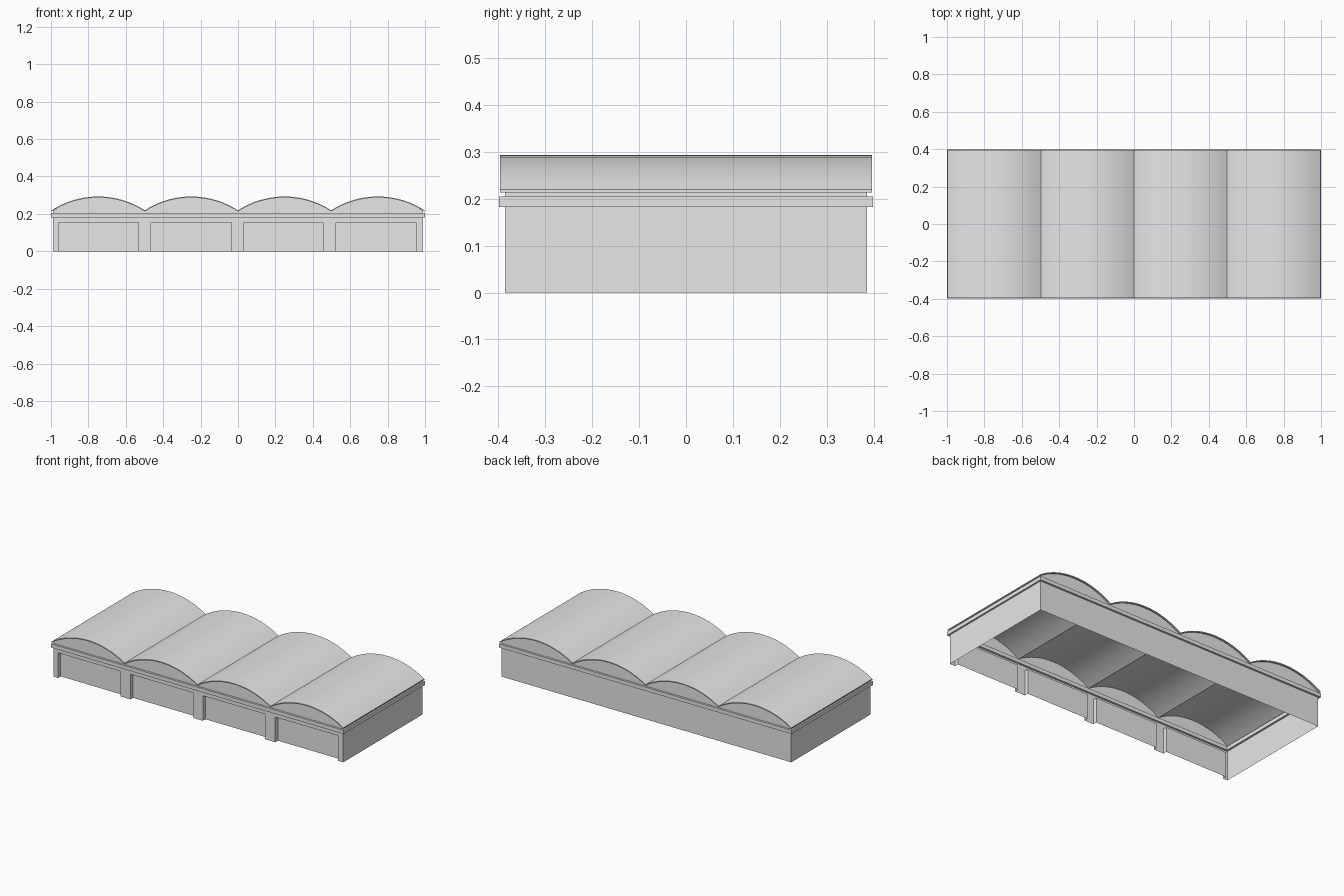
import bpy, bmesh, math

cube = bpy.data.objects.get("Cube")
if cube:
    bpy.data.objects.remove(cube)

grey = bpy.data.materials.new("light grey")
grey.use_nodes = True
grey.diffuse_color = (0.8, 0.8, 0.8, 1)
grey.node_tree.nodes["Principled BSDF"].inputs["Base Color"].default_value = (0.8, 0.8, 0.8, 1)

BAYS, STEPS = 4, 16
WALL_X, WALL_Y = 0.99, 0.386
ROOF_X, ROOF_Y = 0.997, 0.396
SPRING, RISE, SHEET = 0.219, 0.074, 0.006
DOOR_TOP, RECESS = 0.155, 0.025
DOORS = [(-0.96, -0.533), (-0.465, -0.035), (0.03, 0.455), (0.525, 0.953)]


def finish(name, bm):
    mesh = bpy.data.meshes.new(name)
    bm.to_mesh(mesh)
    bm.free()
    ob = bpy.data.objects.new(name, mesh)
    bpy.context.collection.objects.link(ob)
    mesh.materials.append(grey)
    return ob


def face(bm, points):
    return bm.faces.new([bm.verts.new(p) for p in points])


def vault_line(half_x, drop):
    """Row of shallow circular arcs from -half_x to half_x."""
    half = half_x / BAYS
    radius = (half ** 2 + RISE ** 2) / (2 * RISE)
    spread = math.asin(half / radius)
    points = []
    for bay in range(BAYS):
        middle = -half_x + half * (2 * bay + 1)
        for i in range(0 if bay == 0 else 1, STEPS + 1):
            a = spread * (2 * i / STEPS - 1)
            z = SPRING + RISE - radius * (1 - math.cos(a)) - drop
            points.append((middle + radius * math.sin(a), z))
    return points


# Vaulted roof sheet
bm = bmesh.new()
outline = vault_line(ROOF_X, 0) + vault_line(ROOF_X, SHEET)[::-1]
cap = face(bm, [(x, -ROOF_Y, z) for x, z in outline])
moved = bmesh.ops.extrude_face_region(bm, geom=[cap], use_keep_orig=True)["geom"]
bmesh.ops.translate(bm, verts=[g for g in moved if isinstance(g, bmesh.types.BMVert)],
                    vec=(0, 2 * ROOF_Y, 0))
bmesh.ops.recalc_face_normals(bm, faces=bm.faces)
roof = finish("vaulted_roof", bm)
bpy.context.view_layer.objects.active = roof
roof.select_set(True)
bpy.ops.object.shade_smooth_by_angle(angle=math.radians(30))
roof.select_set(False)

# Back wall with scalloped top
gable = vault_line(WALL_X, SHEET / 2)
bm = bmesh.new()
face(bm, [(x, WALL_Y, z) for x, z in [(-WALL_X, 0)] + gable + [(WALL_X, 0)]])
finish("back_wall", bm)

# Side walls
for name, side in (("left_wall", 1), ("right_wall", -1)):
    bm = bmesh.new()
    x, top = side * WALL_X, SPRING - SHEET / 2
    face(bm, [(x, -side * WALL_Y, 0), (x, side * WALL_Y, 0),
              (x, side * WALL_Y, top), (x, -side * WALL_Y, top)])
    finish(name, bm)

# Front wall with notches for the doorways
bottom = [(-WALL_X, 0)]
for a, b in DOORS:
    bottom += [(a, 0), (a, DOOR_TOP), (b, DOOR_TOP), (b, 0)]
bottom.append((WALL_X, 0))
bm = bmesh.new()
face(bm, [(x, -WALL_Y, z) for x, z in bottom + gable[::-1]])
finish("front_wall", bm)

# Recessed doors with their reveals
for n, (a, b) in enumerate(DOORS, 1):
    bm = bmesh.new()
    y0, y1 = -WALL_Y, -WALL_Y + RECESS
    face(bm, [(a, y1, 0), (b, y1, 0), (b, y1, DOOR_TOP), (a, y1, DOOR_TOP)])
    face(bm, [(a, y0, 0), (a, y1, 0), (a, y1, DOOR_TOP), (a, y0, DOOR_TOP)])
    face(bm, [(b, y1, 0), (b, y0, 0), (b, y0, DOOR_TOP), (b, y1, DOOR_TOP)])
    face(bm, [(a, y1, DOOR_TOP), (b, y1, DOOR_TOP), (b, y0, DOOR_TOP), (a, y0, DOOR_TOP)])
    finish(f"door_{n}", bm)

# Cornice band around the walls
bm = bmesh.new()
loops = []
for x, y, z in ((1, 0.398, 0.182), (1, 0.398, 0.205), (0.978, 0.374, 0.205), (0.978, 0.374, 0.182)):
    loops.append([bm.verts.new((sx * x, sy * y, z))
                  for sx, sy in ((-1, -1), (1, -1), (1, 1), (-1, 1))])
for k in range(4):
    low, high = loops[k], loops[(k + 1) % 4]
    for i in range(4):
        j = (i + 1) % 4
        bm.faces.new((low[i], low[j], high[j], high[i]))
bmesh.ops.recalc_face_normals(bm, faces=bm.faces)
finish("cornice_band", bm)
